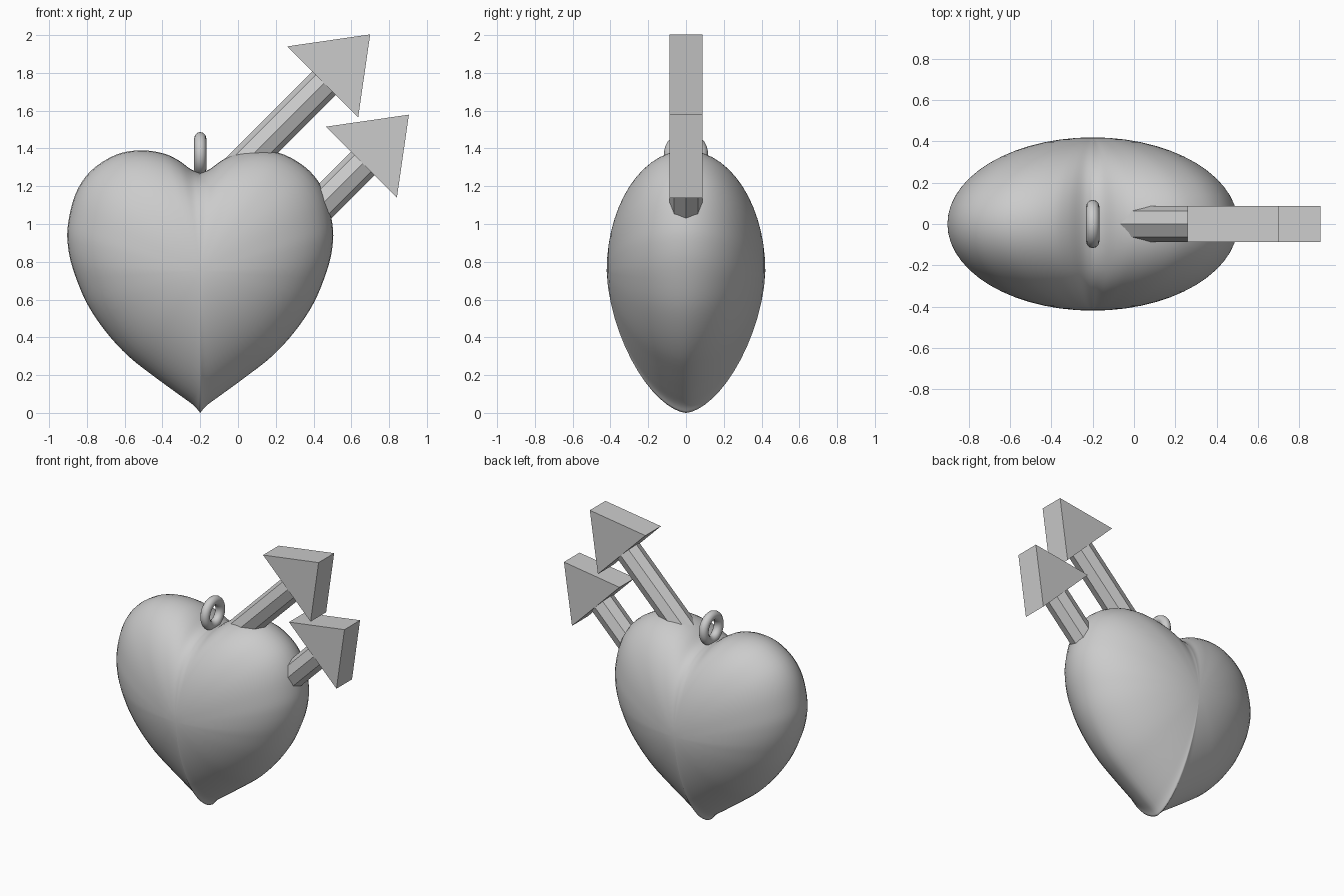
import bpy, bmesh, math
from mathutils import Vector, Matrix

cube = bpy.data.objects.get("Cube")
if cube:
    bpy.data.objects.remove(cube, do_unlink=True)

grey = bpy.data.materials.new("plain grey")
grey.use_nodes = True
grey.diffuse_color = (0.6, 0.6, 0.6, 1)
grey.node_tree.nodes["Principled BSDF"].inputs["Base Color"].default_value = (0.6, 0.6, 0.6, 1)


def add_object(name, bm, smooth=False):
    bmesh.ops.recalc_face_normals(bm, faces=bm.faces)
    mesh = bpy.data.meshes.new(name)
    bm.to_mesh(mesh)
    bm.free()
    mesh.materials.append(grey)
    obj = bpy.data.objects.new(name, mesh)
    bpy.context.collection.objects.link(obj)
    for poly in mesh.polygons:
        poly.use_smooth = smooth
    return obj


def spline(points, steps):
    """Smooth curve through the points (Catmull-Rom)."""
    pts = [Vector(p) for p in points]
    pts = [2 * pts[0] - pts[1]] + pts + [2 * pts[-1] - pts[-2]]
    out = []
    for a, b, c, d in zip(pts, pts[1:], pts[2:], pts[3:]):
        for i in range(steps):
            t = i / steps
            out.append(0.5 * (2 * b + (c - a) * t + (2 * a - 5 * b + 4 * c - d) * t ** 2
                              + (3 * b - a - 3 * c + d) * t ** 3))
    return out + [pts[-2]]


# Heart: a front outline domed towards the front and back
HEART_X, MID_Z, DEPTH = -0.2, 0.75, 0.42
half = spline([(0, 1.27), (0.05, 1.29), (0.12, 1.34), (0.2, 1.375), (0.32, 1.39),
               (0.45, 1.365), (0.58, 1.28), (0.66, 1.16), (0.7, 1.0), (0.7, 0.88),
               (0.67, 0.75), (0.6, 0.58), (0.5, 0.43), (0.38, 0.3), (0.24, 0.19),
               (0.11, 0.095), (0.035, 0.04), (0, 0)], 4)
outline = half + [Vector((-p.x, p.y)) for p in half[-2:0:-1]]
RINGS = 14


def dome_point(p, angle):
    s = math.cos(angle)
    z = p.y
    if z > 1.2:  # the cleft fades out away from the rim
        z += 0.1 * max(0, 1 - abs(p.x) / 0.3) ** 2 * (1 - s * s)
    low = max(0, (MID_Z - z) / MID_Z)
    power = 2 - 0.35 * low  # the dome sharpens towards the tip
    y = DEPTH * max(0, 1 - s ** power) ** (1 / power)
    return Vector((HEART_X + p.x * s, math.copysign(y, angle), MID_Z + (z - MID_Z) * s))


bm = bmesh.new()
rings = []
for k in range(1 - RINGS, RINGS):
    angle = k / RINGS * math.pi / 2
    rings.append([bm.verts.new(dome_point(p, angle)) for p in outline])
n = len(outline)
for r0, r1 in zip(rings, rings[1:]):
    for i in range(n):
        bm.faces.new((r0[i], r0[(i + 1) % n], r1[(i + 1) % n], r1[i]))
for ring, y in ((rings[0], -DEPTH), (rings[-1], DEPTH)):
    pole = bm.verts.new((HEART_X, y, MID_Z))
    for i in range(n):
        bm.faces.new((ring[i], ring[(i + 1) % n], pole))
add_object("heart", bm, True)

# Hanging ring standing in the cleft
bpy.ops.mesh.primitive_torus_add(major_radius=0.085, minor_radius=0.032, major_segments=32,
                                 minor_segments=12, location=(HEART_X, 0, 1.37),
                                 rotation=(0, math.pi / 2, 0))
loop = bpy.context.object
loop.name = "hanging_ring"
loop.data.materials.append(grey)
bpy.ops.object.shade_smooth()

# Arrows pointing up and outwards at 45 degrees
ALONG = Vector((1, 0, 1)).normalized()
ACROSS = Vector((-1, 0, 1)).normalized()


def arrow(name, base, shaft_length):
    base = Vector(base)
    bm = bmesh.new()
    corners = [base + ACROSS * 0.266, base + ALONG * 0.356, base - ACROSS * 0.266]
    front, back = [[bm.verts.new(c + Vector((0, y, 0))) for c in corners] for y in (-0.088, 0.088)]
    bm.faces.new(front)
    bm.faces.new(back)
    for i in range(3):
        j = (i + 1) % 3
        bm.faces.new((front[i], front[j], back[j], back[i]))
    add_object(name + "_head", bm)

    bm = bmesh.new()
    turn = Matrix.Rotation(math.pi / 4, 4, 'Y')
    place = Matrix.Translation(base - ALONG * (shaft_length / 2) - ACROSS * 0.01)
    bmesh.ops.create_cone(bm, cap_ends=True, segments=8, radius1=0.088, radius2=0.088,
                          depth=shaft_length, matrix=place @ turn)
    add_object(name + "_shaft", bm)


arrow("upper_arrow", (0.448, 0, 1.752), 0.7)
arrow("lower_arrow", (0.653, 0, 1.327), 0.45)
